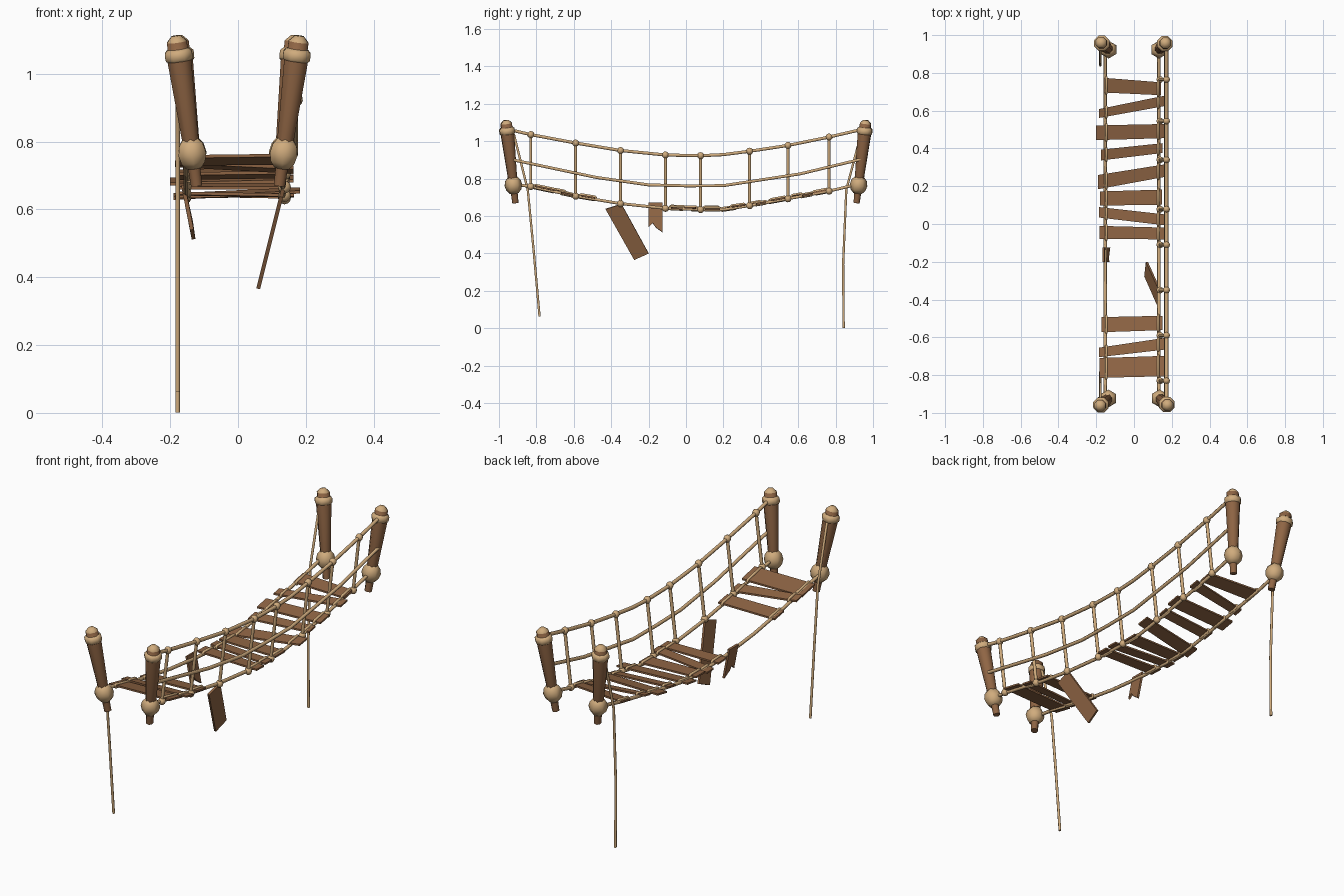
import bpy, bmesh, math
from mathutils import Vector as V

if "Cube" in bpy.data.objects:
    bpy.data.objects.remove(bpy.data.objects["Cube"])


def mat(name, rgb):
    m = bpy.data.materials.new(name)
    m.diffuse_color = (*rgb, 1)
    m.use_nodes = True
    m.node_tree.nodes["Principled BSDF"].inputs["Base Color"].default_value = m.diffuse_color
    return m


WOOD = mat("brown wood", (0.275, 0.13, 0.058))
ROPE = mat("tan rope", (0.63, 0.41, 0.205))


def finish(name, bm, mats, smooth=None):
    bmesh.ops.recalc_face_normals(bm, faces=bm.faces)
    me = bpy.data.meshes.new(name)
    bm.to_mesh(me)
    bm.free()
    ob = bpy.data.objects.new(name, me)
    bpy.context.collection.objects.link(ob)
    for m in mats:
        me.materials.append(m)
    if smooth:
        bpy.ops.object.select_all(action='DESELECT')
        ob.select_set(True)
        bpy.context.view_layer.objects.active = ob
        bpy.ops.object.shade_smooth_by_angle(angle=math.radians(smooth))
    return ob


def tube(name, pts, r, n=6, closed=False):
    """Rope following a polyline that runs roughly in a y-z plane."""
    pts = [V(p) for p in pts]
    k = len(pts)
    bm = bmesh.new()
    rings = []
    for i, p in enumerate(pts):
        if closed:
            a, b = pts[i - 1], pts[(i + 1) % k]
        else:
            a, b = pts[max(i - 1, 0)], pts[min(i + 1, k - 1)]
        t = (b - a).normalized()
        u = V((1, 0, 0))
        u = (u - t * u.dot(t)).normalized()
        w = t.cross(u)
        rings.append([bm.verts.new(p + r * (u * math.cos(2 * math.pi * j / n) + w * math.sin(2 * math.pi * j / n)))
                      for j in range(n)])
    for i in range(k if closed else k - 1):
        A, B = rings[i], rings[(i + 1) % k]
        for j in range(n):
            bm.faces.new((A[j], A[(j + 1) % n], B[(j + 1) % n], B[j]))
    if not closed:
        bm.faces.new(rings[0])
        bm.faces.new(rings[-1])
    return finish(name, bm, [ROPE], 65)


def lathe(name, base, top, profile, n=8, end_mat=0, mats=(WOOD, ROPE), smooth=50):
    """Closed turned shape; profile rows are (radius, distance along axis)."""
    base, top = V(base), V(top)
    q = V((0, 0, 1)).rotation_difference(top - base)
    bm = bmesh.new()
    rings = [[bm.verts.new(base + q @ V((r * math.cos(2 * math.pi * (j + .5) / n),
                                         r * math.sin(2 * math.pi * (j + .5) / n), h)))
              for j in range(n)] for r, h in profile]
    bm.faces.new(rings[0])
    for i in range(len(rings) - 1):
        for j in range(n):
            f = bm.faces.new((rings[i][j], rings[i][(j + 1) % n], rings[i + 1][(j + 1) % n], rings[i + 1][j]))
            if i == len(rings) - 2:
                f.material_index = end_mat
    bm.faces.new(rings[-1]).material_index = end_mat
    return finish(name, bm, list(mats), smooth)


def slab(name, outline, thick):
    """Board made by thickening a flat outline along its normal."""
    outline = [V(p) for p in outline]
    thick = V(thick) / 2
    bm = bmesh.new()
    A = [bm.verts.new(p - thick) for p in outline]
    B = [bm.verts.new(p + thick) for p in outline]
    bm.faces.new(A)
    bm.faces.new(B)
    for i in range(len(A)):
        j = (i + 1) % len(A)
        bm.faces.new((A[i], A[j], B[j], B[i]))
    return finish(name, bm, [WOOD])


def knot(name, p, r=0.019):
    bm = bmesh.new()
    bmesh.ops.create_uvsphere(bm, u_segments=8, v_segments=6, radius=r)
    bmesh.ops.translate(bm, verts=bm.verts, vec=p)
    return finish(name, bm, [ROPE], 60)


# sagging rope heights at the hanger positions
YS = [-0.92, -0.83, -0.59, -0.35, -0.11, 0.078, 0.2, 0.34, 0.545, 0.765, 0.92]
FOOT = [0.77, 0.757, 0.706, 0.666, 0.641, 0.634, 0.634, 0.655, 0.692, 0.733, 0.77]
HAND = [1.056, 1.035, 0.99, 0.95, 0.926, 0.922, 0.928, 0.946, 0.977, 1.022, 1.058]


def at(zs, y):
    for i in range(len(YS) - 1):
        if y <= YS[i + 1]:
            t = (y - YS[i]) / (YS[i + 1] - YS[i])
            return zs[i] + t * (zs[i + 1] - zs[i])
    return zs[-1]


# four leaning posts with end-grain caps, rope bands and big knots
for label, sx, sy, tx, ty in (("front_left", -1, -1, .183, .965), ("front_right", 1, -1, .181, .962),
                              ("back_left", -1, 1, .177, .963), ("back_right", 1, 1, .169, .961)):
    base = V((sx * .122, sy * .912, .67))
    top = V((sx * tx, sy * ty, 1.112))
    L = (top - base).length
    lathe(label + "_post", base, top,
          [(.018, 0), (.021, .10), (.026, .13), (.038, L - .075), (.038, L - .06),
           (.032, L - .055), (.032, L - .018), (.014, L)], end_mat=1)
    lathe(label + "_band", base, top,
          [(.034, L - .079), (.043, L - .07), (.044, L - .059), (.043, L - .048), (.033, L - .039)],
          mats=(ROPE,), smooth=65)
    lathe(label + "_knot", base, top,
          [(.024, .052), (.040, .070), (.047, .096), (.041, .122), (.025, .141)], n=6,
          mats=(ROPE,), smooth=65)

# foot ropes, hand rope and middle rope
for label, x in (("left", -.152), ("right", .132)):
    tube(label + "_foot_rope", [(x, y, z) for y, z in zip(YS, FOOT)], .009)
RX = .172
tube("hand_rope", [(RX, -.955, 1.062)] + [(RX, y, z) for y, z in zip(YS, HAND)] + [(RX, .952, 1.065)], .0095)
tube("middle_rope", [(.168, y, z) for y, z in ((-.935, .902), (-.48, .806), (-.2, .766), (0, .761), (.2, .762),
                                               (.61, .825), (.932, .902))], .009)

# upright hangers with knots at both ends
for i, y in enumerate(YS[1:6] + YS[7:10]):
    lo, hi = V((.137, y, at(FOOT, y))), V((RX, y, at(HAND, y)))
    tube(f"hanger_{i}", [lo, hi], .009)
    knot(f"hanger_foot_knot_{i}", lo)
    knot(f"hanger_hand_knot_{i}", hi)

# snapped ropes dangling from the left posts
tube("front_dangling_rope", [(-.178, -.95, 1.058), (-.178, -.92, 1.035), (-.178, -.846, .74), (-.178, -.815, .42),
                             (-.178, -.783, .063)], .007)
tube("back_dangling_rope", [(-.178, .955, 1.06), (-.178, .935, 1.035), (-.178, .857, .74), (-.178, .84, .34),
                            (-.178, .843, 0.001)], .007)

# planks: left x, left y, right x, right y, left width, right width, tilt
PLANKS = [(-.162, .735, .142, .716, .078, .068, .003), (-.185, .585, .163, .652, .047, .055, -.004),
          (-.2, .483, .163, .492, .078, .075, .003), (-.176, .365, .152, .402, .057, .052, -.003),
          (-.19, .222, .183, .286, .075, .066, .004), (-.18, .135, .148, .142, .075, .08, -.003),
          (-.186, .062, .163, .022, .055, .058, .003), (-.182, -.045, .165, -.05, .07, .062, -.003),
          (-.172, -.533, .152, -.524, .08, .076, .003), (-.186, -.68, .163, -.634, .05, .062, -.004),
          (-.182, -.762, .163, -.752, .105, .108, .003)]
for i, (xa, ya, xb, yb, wa, wb, tilt) in enumerate(PLANKS):
    yc = (ya + yb) / 2
    slope = (at(FOOT, yc + .06) - at(FOOT, yc - .06)) / .12
    zc = at(FOOT, yc) + .005

    def P(x, y):
        return V((x, y, zc + slope * (y - yc) + tilt * x / .17))
    slab(f"plank_{i}", [P(xa, ya - wa / 2), P(xb, yb - wb / 2), P(xb, yb + wb / 2), P(xa, ya + wa / 2)],
         (0, 0, .009))
    # flattened rope loop around each plank end
    for side, x in (("left", -.146), ("right", .128)):
        t = (x - xa) / (xb - xa)
        y, w = ya + t * (yb - ya), (wa + t * (wb - wa)) / 2
        loop = [P(x, y + v) + V((0, 0, h)) for v, h in
                ((-w, -.007), (w, -.007), (w + .004, -.0035), (w + .004, .0035),
                 (w, .007), (-w, .007), (-w - .004, .0035), (-w - .004, -.0035))]
        tube(f"plank_{i}_{side}_lashing", loop, .007, 6, closed=True)


# loose plank hanging by its right end, its face turned sideways
def lean(y, z):
    return (.058 + (z - .36) * .25, y, z)


slab("hanging_plank", [lean(-.43, .637), lean(-.345, .664), lean(-.2, .4), lean(-.277, .366)], (.011, 0, -.003))

# broken stub with a splintered end
slab("broken_plank", [(-.162, -.2, .672), (-.162, -.125, .672), (-.131, -.125, .512),
                      (-.136, -.163, .54), (-.138, -.178, .562), (-.136, -.2, .54)], (.011, 0, .002))
